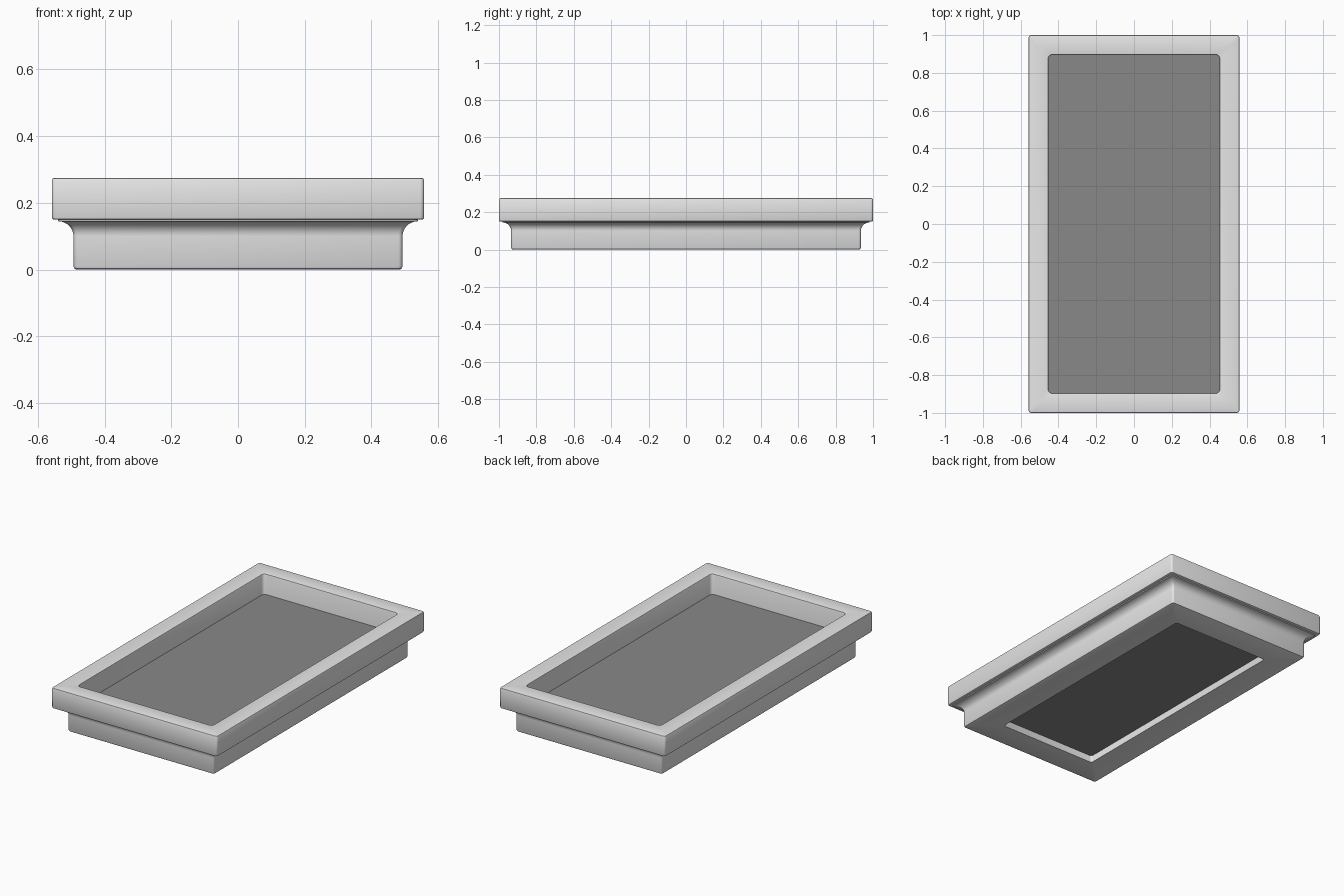
import bpy, bmesh, math

HALF_X, HALF_Y = 0.558, 1.0

cube = bpy.data.objects.get("Cube")
if cube:
    bpy.data.objects.remove(cube, do_unlink=True)


def make_material(name, value):
    mat = bpy.data.materials.new(name)
    mat.use_nodes = True
    color = (value, value, value, 1)
    mat.diffuse_color = color
    mat.node_tree.nodes["Principled BSDF"].inputs["Base Color"].default_value = color
    return mat


def ring(bm, inset, z, radius, steps=3):
    """Rounded rectangle of vertices, inset from the outer footprint."""
    cx, cy = HALF_X - inset - radius, HALF_Y - inset - radius
    verts = []
    for quarter, (sx, sy) in enumerate([(1, 1), (-1, 1), (-1, -1), (1, -1)]):
        for i in range(steps + 1):
            a = math.pi / 2 * (quarter + i / steps)
            verts.append(bm.verts.new((sx * cx + radius * math.cos(a),
                                       sy * cy + radius * math.sin(a), z)))
    return verts


def sweep(name, profile, mat, closed):
    """Join rounded rectangles along a profile of (inset, height, corner radius)."""
    bm = bmesh.new()
    rings = [ring(bm, *p) for p in profile]
    pairs = list(zip(rings, rings[1:]))
    if closed:
        pairs.append((rings[-1], rings[0]))
    else:
        bm.faces.new(rings[0])
        bm.faces.new(rings[-1])
    for low, high in pairs:
        n = len(low)
        for i in range(n):
            j = (i + 1) % n
            bm.faces.new((low[i], low[j], high[j], high[i]))
    bmesh.ops.recalc_face_normals(bm, faces=bm.faces[:])
    mesh = bpy.data.meshes.new(name)
    bm.to_mesh(mesh)
    bm.free()
    mesh.materials.append(mat)
    obj = bpy.data.objects.new(name, mesh)
    bpy.context.collection.objects.link(obj)
    bpy.ops.object.select_all(action="DESELECT")
    obj.select_set(True)
    bpy.context.view_layer.objects.active = obj
    bpy.ops.object.shade_smooth_by_angle(angle=math.radians(40))
    return obj


light_grey = make_material("light grey", 0.8)
dark_grey = make_material("dark grey", 0.25)

# Moulded tray frame: base wall, concave cove, overhanging rim, stepped inside
R = 0.012
cove = [(0.02 + 0.045 * math.cos(a), 0.1 + 0.045 * math.sin(a), R)
        for a in (math.pi / 2 * i / 8 for i in range(9))]
frame = [(0.23, 0, R), (0.075, 0, R), (0.068, 0.003, R), (0.065, 0.01, R)]
frame += cove
frame += [(0.018, 0.15, R), (0.006, 0.15, R), (0.002, 0.152, R), (0, 0.157, R),
          (0, 0.267, R), (0.002, 0.273, R), (0.008, 0.275, R),
          (0.097, 0.275, 0.02), (0.103, 0.273, 0.02), (0.105, 0.267, 0.02),
          (0.105, 0.045, 0.02), (0.23, 0.045, R)]
sweep("tray_frame", frame, light_grey, closed=True)

# Dark floor panel resting on the ledge inside the frame
sweep("floor_panel", [(0.1, 0.042, 0.02), (0.1, 0.15, 0.02)], dark_grey, closed=False)
